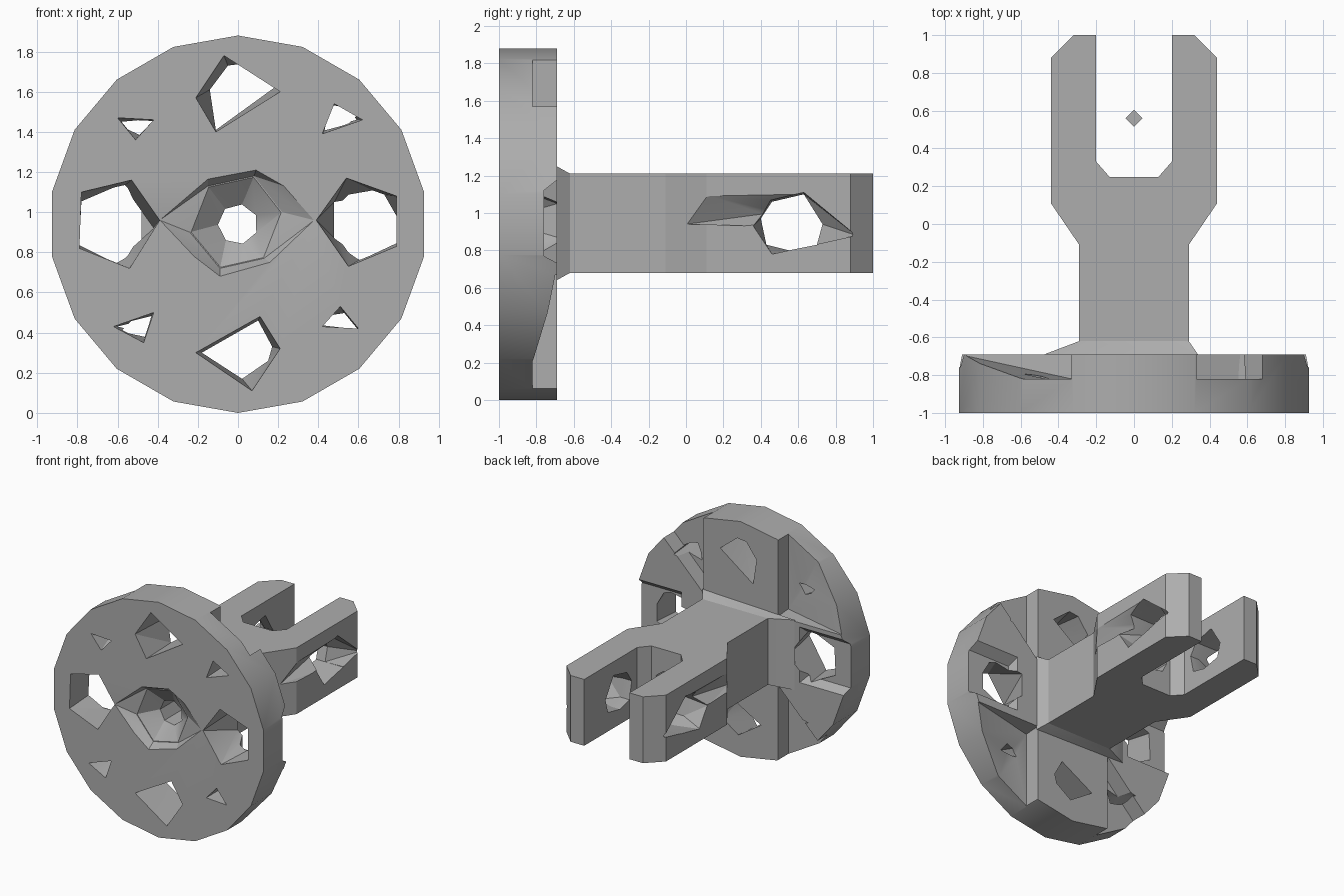
import bpy, bmesh, math

if "Cube" in bpy.data.objects:
    bpy.data.objects.remove(bpy.data.objects["Cube"], do_unlink=True)

CZ = 0.94  # height of the main axis

grey = bpy.data.materials.new("plain_grey")
grey.use_nodes = True
COLOUR = (0.42, 0.42, 0.42, 1)
grey.diffuse_color = COLOUR
grey.node_tree.nodes["Principled BSDF"].inputs["Base Color"].default_value = COLOUR


def make_object(name, bm):
    bmesh.ops.recalc_face_normals(bm, faces=bm.faces)
    mesh = bpy.data.meshes.new(name)
    bm.to_mesh(mesh)
    bm.free()
    mesh.materials.append(grey)
    obj = bpy.data.objects.new(name, mesh)
    bpy.context.collection.objects.link(obj)
    return obj


def hull(name, points):
    """Convex solid around a few points."""
    bm = bmesh.new()
    for p in points:
        bm.verts.new(p)
    res = bmesh.ops.convex_hull(bm, input=bm.verts)
    junk = {v for v in res["geom_interior"] + res["geom_unused"]
            if isinstance(v, bmesh.types.BMVert)}
    bmesh.ops.delete(bm, geom=list(junk), context="VERTS")
    bmesh.ops.dissolve_limit(bm, angle_limit=0.01, verts=bm.verts, edges=bm.edges)
    return make_object(name, bm)


def loft(name, front, back, y0, y1):
    """Convex solid between two outlines in x and z."""
    return hull(name, [(x, y0, z) for x, z in front] + [(x, y1, z) for x, z in back])


def ring(r, n, turn=0.0):
    return [(r * math.sin(2 * math.pi * i / n + turn),
             CZ + r * math.cos(2 * math.pi * i / n + turn)) for i in range(n)]


def cut(obj, cutters):
    """Subtract every cutter from the part."""
    bpy.context.view_layer.objects.active = obj
    for c in cutters:
        c.hide_render = True
        mod = obj.modifiers.new("cut", "BOOLEAN")
        mod.operation = "DIFFERENCE"
        mod.solver = "EXACT"
        mod.object = c
        bpy.ops.object.modifier_apply(modifier=mod.name)


# Round flange
flange = loft("flange", ring(0.94, 18), ring(0.94, 18), -1.0, -0.69)

# Holes through the flange: front outline, back outline
holes = [
    ([(-.07, 1.78), (.21, 1.60), (-.11, 1.40), (-.21, 1.57)],
     [(-.05, 1.73), (.03, 1.74), (.18, 1.62), (-.11, 1.41), (-.14, 1.61)]),
    ([(.11, .48), (.21, .32), (.07, .11), (-.21, .30)],
     [(.10, .46), (.17, .33), (.15, .26), (.02, .17), (-.18, .30)]),
    ([(-.53, 1.16), (-.39, .96), (-.54, .72), (-.79, .82), (-.78, 1.10)],
     [(-.57, 1.13), (-.42, .92), (-.61, .75), (-.79, .84), (-.78, 1.04)]),
    ([(.54, 1.17), (.79, 1.08), (.79, .83), (.55, .73), (.39, .96)],
     [(.48, 1.05), (.71, 1.09), (.79, .95), (.79, .85), (.62, .77), (.48, .87)]),
    ([(-.60, 1.47), (-.42, 1.46), (-.51, 1.36)],
     [(-.57, 1.44), (-.43, 1.45), (-.48, 1.40)]),
    ([(.48, 1.54), (.62, 1.46), (.42, 1.39)],
     [(.46, 1.53), (.56, 1.51), (.59, 1.46), (.44, 1.42)]),
    ([(-.62, .43), (-.42, .50), (-.47, .35)],
     [(-.60, .43), (-.44, .47), (-.46, .40)]),
    ([(.51, .53), (.60, .42), (.42, .43)],
     [(.44, .46), (.54, .48), (.59, .42), (.43, .44)]),
]
flange_cutters = [loft("hole_cutter", f, b, -1.001, -0.688) for f, b in holes]

for s in (1, -1):
    # Steep pockets on one diagonal of the back face
    wedge = [(s * x, CZ + s * z) for x, z in ((.33, .28), (.33, 1.05), (1.1, 1.05))]
    flange_cutters.append(loft("steep_pocket_cutter", wedge, wedge, -0.82, -0.60))
    # Sloping pockets on the other diagonal
    floor = [(s * x, CZ - s * z) for x, z in ((.33, .28), (.33, 1.1), (.80, 1.1))]
    rim = [(s * x, CZ - s * z) for x, z in ((.33, .27), (.95, .27), (.98, 1.1), (.33, 1.1))]
    flange_cutters.append(loft("sloped_pocket_cutter", floor, rim, -0.82, -0.685))
    # Shallow notches beside the large side holes
    low = [(s * x, z) for x in (.55, 1.0) for z in (.77, 1.12)]
    high = [(s * x, z) for x in (.52, 1.0) for z in (.73, 1.18)]
    flange_cutters.append(loft("side_notch_cutter", low, high, -0.76, -0.685))

# Front recess stepping down to the centre bore
outer = [(-.39, .96), (-.15, 1.165), (.09, 1.21), (.23, 1.13), (.38, .96),
         (.16, .75), (-.09, .68), (-.22, .78)]
middle = [(-.15, 1.13), (.08, 1.18), (.22, 1.0), (.13, .77), (-.09, .72), (-.24, .90)]
bore_ring = ring(0.10, 7, 0.2)
recess = loft("recess_cutter", outer, middle, -1.001, -0.94)
funnel = loft("funnel_cutter", middle, bore_ring, -0.945, -0.84)
bore = loft("bore_cutter", bore_ring, bore_ring, -0.90, 0.30)
flange_cutters += [recess, funnel, bore]
cut(flange, flange_cutters)

# Flared collar where the arm meets the flange
collar = loft("collar",
              [(-.48, .66), (.34, .64), (.34, 1.25), (-.48, 1.22)],
              [(-.29, .68), (.29, .68), (.29, 1.21), (-.29, 1.21)], -0.692, -0.62)

# Forked arm, extruded from half of its plan outline
half = [(.29, -.75), (.29, -.11), (.44, .11), (.44, .88), (.32, 1.0),
        (.20, 1.0), (.20, .33), (.13, .25)]
outline = half + [(-x, y) for x, y in reversed(half)]
bm = bmesh.new()
face = bm.faces.new([bm.verts.new((x, y, 0.68)) for x, y in outline])
top = bmesh.ops.extrude_face_region(bm, geom=[face])
bmesh.ops.translate(bm, vec=(0, 0, 0.53),
                    verts=[v for v in top["geom"] if isinstance(v, bmesh.types.BMVert)])
fork_arm = make_object("fork_arm", bm)

# Pin holes with flared openings and a groove on the outer faces
pin = [(.40, .97), (.46, 1.06), (.63, 1.10), (.73, .94), (.70, .83), (.55, .80), (.43, .83)]
flare = [(.36, .93), (.46, .78), (.91, .88), (.63, 1.11), (.45, 1.07)]
groove = [(.37, 0, .94), (.45, .10, 1.10), (.45, .62, 1.11), (.45, .36, .93),
          (.45, .10, .94), (.34, .45, 1.0)]
arm_cutters = [bore, hull("pin_cutter", [(x, y, z) for x in (-.6, .6) for y, z in pin])]
for s in (1, -1):
    arm_cutters.append(hull("flare_cutter", [(s * .445, y, z) for y, z in flare]
                            + [(s * .28, y, z) for y, z in pin]))
    arm_cutters.append(hull("groove_cutter", [(s * x, y, z) for x, y, z in groove]))
cut(fork_arm, arm_cutters)
cut(collar, [bore])

# Small thin diamond on the pin axis
bm = bmesh.new()
bm.faces.new([bm.verts.new((x, .56 + y, CZ)) for x, y in
              ((.045, 0), (0, .045), (-.045, 0), (0, -.045))])
make_object("centre_diamond", bm)

# Remove the cutters and finish the shading
for c in set(flange_cutters + arm_cutters):
    bpy.data.objects.remove(c, do_unlink=True)
for obj in (flange, collar, fork_arm):
    bpy.ops.object.select_all(action="DESELECT")
    obj.select_set(True)
    bpy.context.view_layer.objects.active = obj
    bpy.ops.object.shade_smooth_by_angle(angle=math.radians(25))
